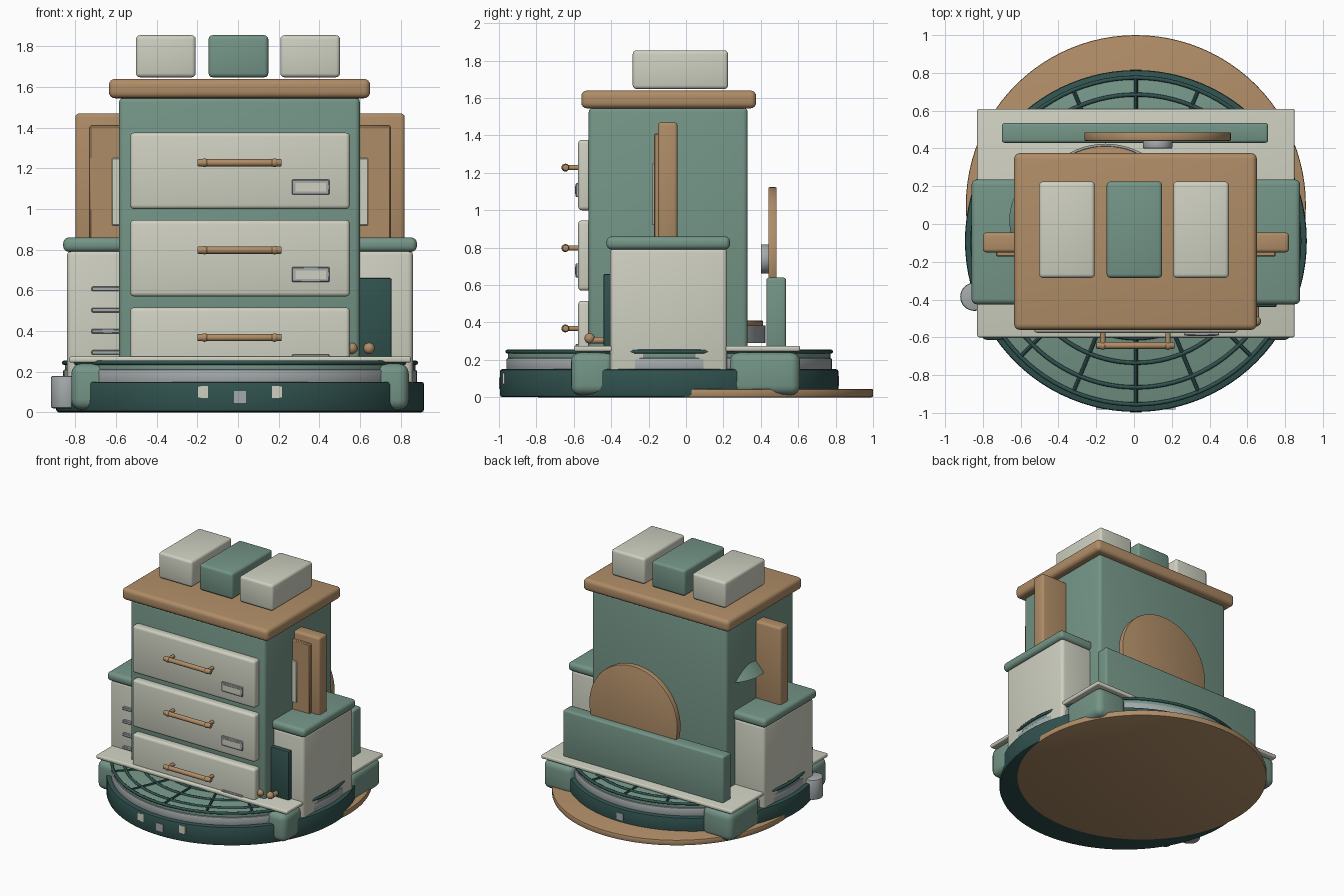
import bpy, bmesh, math
from mathutils import Vector, Matrix

cube = bpy.data.objects.get("Cube")
if cube:
    bpy.data.objects.remove(cube, do_unlink=True)


def material(name, rgb):
    m = bpy.data.materials.new(name)
    m.use_nodes = True
    m.diffuse_color = (*rgb, 1)
    m.node_tree.nodes["Principled BSDF"].inputs["Base Color"].default_value = (*rgb, 1)
    return m


green = material("sage green", (0.175, 0.30, 0.24))
dark = material("deep teal", (0.03, 0.085, 0.078))
cream = material("cream", (0.62, 0.63, 0.53))
wood = material("warm wood", (0.43, 0.265, 0.135))
grey = material("steel grey", (0.37, 0.40, 0.41))

CX = 0.01          # middle of the body
BASE_Y = -0.09     # middle of the round base


def finish(name, bm, mat):
    mesh = bpy.data.meshes.new(name)
    bm.to_mesh(mesh)
    bm.free()
    ob = bpy.data.objects.new(name, mesh)
    bpy.context.collection.objects.link(ob)
    mesh.materials.append(mat)
    bpy.ops.object.select_all(action='DESELECT')
    ob.select_set(True)
    bpy.context.view_layer.objects.active = ob
    bpy.ops.object.shade_smooth_by_angle(angle=math.radians(40))
    return ob


def box(name, x, y, z, mat, bevel=0.015, segments=3):
    """Rounded box from (min, max) pairs."""
    bm = bmesh.new()
    bmesh.ops.create_cube(bm, size=1)
    for v in bm.verts:
        v.co = Vector([(r[0] + r[1]) / 2 + c * (r[1] - r[0])
                       for c, r in zip(v.co, (x, y, z))])
    if bevel:
        bmesh.ops.bevel(bm, geom=bm.edges[:], offset=bevel, segments=segments,
                        profile=0.5, affect='EDGES')
    return finish(name, bm, mat)


def cylinder(name, start, end, radius, mat, bevel=0.0, sides=64, tip=None):
    """Cylinder or cone between two points, with optional rounded rims."""
    a, b = Vector(start), Vector(end)
    bm = bmesh.new()
    bmesh.ops.create_cone(bm, cap_ends=True, segments=sides, radius1=radius,
                          radius2=radius if tip is None else tip, depth=(b - a).length)
    if bevel:
        rims = [e for e in bm.edges if any(len(f.verts) > 4 for f in e.link_faces)]
        bmesh.ops.bevel(bm, geom=rims, offset=bevel, segments=2, profile=0.5, affect='EDGES')
    turn = (b - a).to_track_quat('Z', 'Y').to_matrix().to_4x4()
    bm.transform(Matrix.Translation((a + b) / 2) @ turn)
    return finish(name, bm, mat)


def ball(name, centre, radius, mat):
    bm = bmesh.new()
    bmesh.ops.create_uvsphere(bm, u_segments=16, v_segments=10, radius=radius)
    bm.transform(Matrix.Translation(centre))
    return finish(name, bm, mat)


def ring(name, centre, radius, thick, mat):
    bpy.ops.mesh.primitive_torus_add(location=centre, major_radius=radius, minor_radius=thick,
                                     major_segments=96, minor_segments=8)
    ob = bpy.context.object
    ob.name = name
    ob.data.materials.append(mat)
    bpy.ops.object.shade_smooth_by_angle(angle=math.radians(60))


def disc(name, y, z, radius, mat, bevel=0.0):
    cylinder(name, (CX, y, z[0]), (CX, y, z[1]), radius, mat, bevel, 96)


# Round base with a grille
disc("floor_disc", 0.1, (0, 0.045), 0.9, wood, 0.008)
disc("base_drum", BASE_Y, (0.002, 0.15), 0.905, dark, 0.012)
disc("base_band", BASE_Y, (0.14, 0.21), 0.87, grey, 0.008)
disc("grille_plate", BASE_Y, (0.2, 0.243), 0.862, green, 0.004)
for i, r in enumerate((0.865, 0.775, 0.645, 0.515)):
    ring(f"grille_ring_{i}", (CX, BASE_Y, 0.244), r, 0.011, dark)
for i in range(16):
    a = math.tau * i / 16
    d = Vector((math.sin(a), math.cos(a), 0))
    hub = Vector((CX, BASE_Y, 0.244))
    cylinder(f"grille_spoke_{i}", hub + d * 0.4, hub + d * 0.865, 0.01, dark, sides=8)

# Small plates on the drum
for i, (x, z, mat) in enumerate(((-0.17, 0.1, cream), (0.01, 0.075, grey), (0.19, 0.1, cream))):
    y = BASE_Y - math.sqrt(0.905 ** 2 - (x - CX) ** 2)
    box(f"drum_plate_{i}", (x - 0.03, x + 0.03), (y - 0.004, y + 0.02), (z - 0.03, z + 0.03), mat, 0)
box("rear_drum_plate", (-0.02, 0.04), (0.8, 0.819), (0.06, 0.115), grey, 0)

# Deck, corner feet and side canister
box("deck", (-0.83, 0.85), (-0.6, 0.61), (0.245, 0.275), cream, 0.01)
for side, name in ((-1, "right"), (1, "left")):
    x = sorted((CX + side * 0.57, CX + side * 0.83))
    box(f"front_{name}_foot", x, (-0.615, -0.38), (0.012, 0.24), green, 0.05, 4)
    box(f"rear_{name}_foot", x, (0.23, 0.61), (0.012, 0.24), green, 0.05, 4)
cylinder("side_canister", (-0.845, -0.385, 0.02), (-0.845, -0.385, 0.18), 0.075, grey, 0.01, 32)

# Cabinet body and top
box("cabinet", (-0.585, 0.6), (-0.52, 0.33), (0.15, 1.55), green, 0.025)
box("cabinet_top", (-0.635, 0.65), (-0.56, 0.375), (1.545, 1.64), wood, 0.03, 4)
for i, (x, mat) in enumerate(((-0.355, cream), (0.002, green), (0.355, cream))):
    box(f"top_box_{i}", (x - 0.147, x + 0.147), (-0.285, 0.225), (1.648, 1.855), mat, 0.02)

# Drawers with bar handles and label holders
for i in range(3):
    z = 1.188 - 0.43 * i
    box(f"drawer_{i}", (-0.53, 0.55), (-0.577, -0.5), (z - 0.188, z + 0.188), cream, 0.02)
    h = z + 0.04
    cylinder(f"handle_bar_{i}", (-0.2, -0.643, h), (0.215, -0.643, h), 0.018, wood, 0.006, 16)
    for x in (-0.165, 0.18):
        cylinder(f"handle_post_{i}", (x, -0.57, h), (x, -0.645, h), 0.014, wood, 0, 12)
        ball(f"handle_end_{i}", (x, -0.645, h), 0.021, wood)
    c = z - 0.08
    box(f"label_holder_{i}", (0.265, 0.45), (-0.59, -0.57), (c - 0.037, c + 0.037), grey, 0.004, 1)
    box(f"label_card_{i}", (0.283, 0.432), (-0.594, -0.585), (c - 0.021, c + 0.021), cream, 0)

# Side pods with lids and standing framed boards
for side, name in ((-1, "right"), (1, "left")):
    def span(inner, outer):
        return sorted((CX + side * inner, CX + side * outer))
    box(f"{name}_pod", span(0.5, 0.85), (-0.405, 0.22), (0.1, 0.8), cream, 0.025)
    box(f"{name}_pod_lid", span(0.5, 0.87), (-0.425, 0.235), (0.79, 0.86), green, 0.028, 4)
    box(f"{name}_board", span(0.5, 0.81), (-0.15, -0.045), (0.84, 1.47), wood, 0.018)
    box(f"{name}_board_panel", span(0.5, 0.74), (-0.172, -0.14), (0.84, 1.41), wood, 0.006, 1)
    box(f"{name}_board_card", span(0.5, 0.63), (-0.18, -0.165), (0.92, 1.25), cream, 0.003, 1)

# Shade poking through the right side
cylinder("side_shade", (-0.36, 0.02, 1.08), (-0.36, 0.02, 1.4), 0.3, green, tip=0.02)

# Vents, control panel and small knobs
for i in range(4):
    z = 0.295 + 0.104 * i
    box(f"vent_{i}", (-0.72, -0.56), (-0.425, -0.39), (z - 0.011, z + 0.011), grey, 0.004, 1)
box("control_panel", (0.55, 0.755), (-0.44, -0.39), (0.27, 0.66), dark, 0.008, 2)
for i, x in enumerate((0.56, 0.645)):
    cylinder(f"knob_stem_{i}", (x, -0.44, 0.305), (x, -0.52, 0.305), 0.018, wood, 0, 16)
    ball(f"knob_{i}", (x, -0.515, 0.315), 0.028, wood)

# Rear trough, round board with hub, and low stool
box("rear_panel", (-0.7, 0.71), (0.43, 0.535), (0.265, 0.64), green, 0.015)
cylinder("rear_round_board", (0.125, 0.44, 0.735), (0.125, 0.485, 0.735), 0.388, wood, 0.006)
cylinder("rear_hub", (0.125, 0.4, 0.74), (0.125, 0.445, 0.74), 0.078, grey, 0.005, 32)
cylinder("stool_body", (-0.15, 0.025, 0.29), (-0.15, 0.025, 0.385), 0.4, grey)
cylinder("stool_seat", (-0.15, 0.025, 0.38), (-0.15, 0.025, 0.41), 0.388, wood, 0.006)
